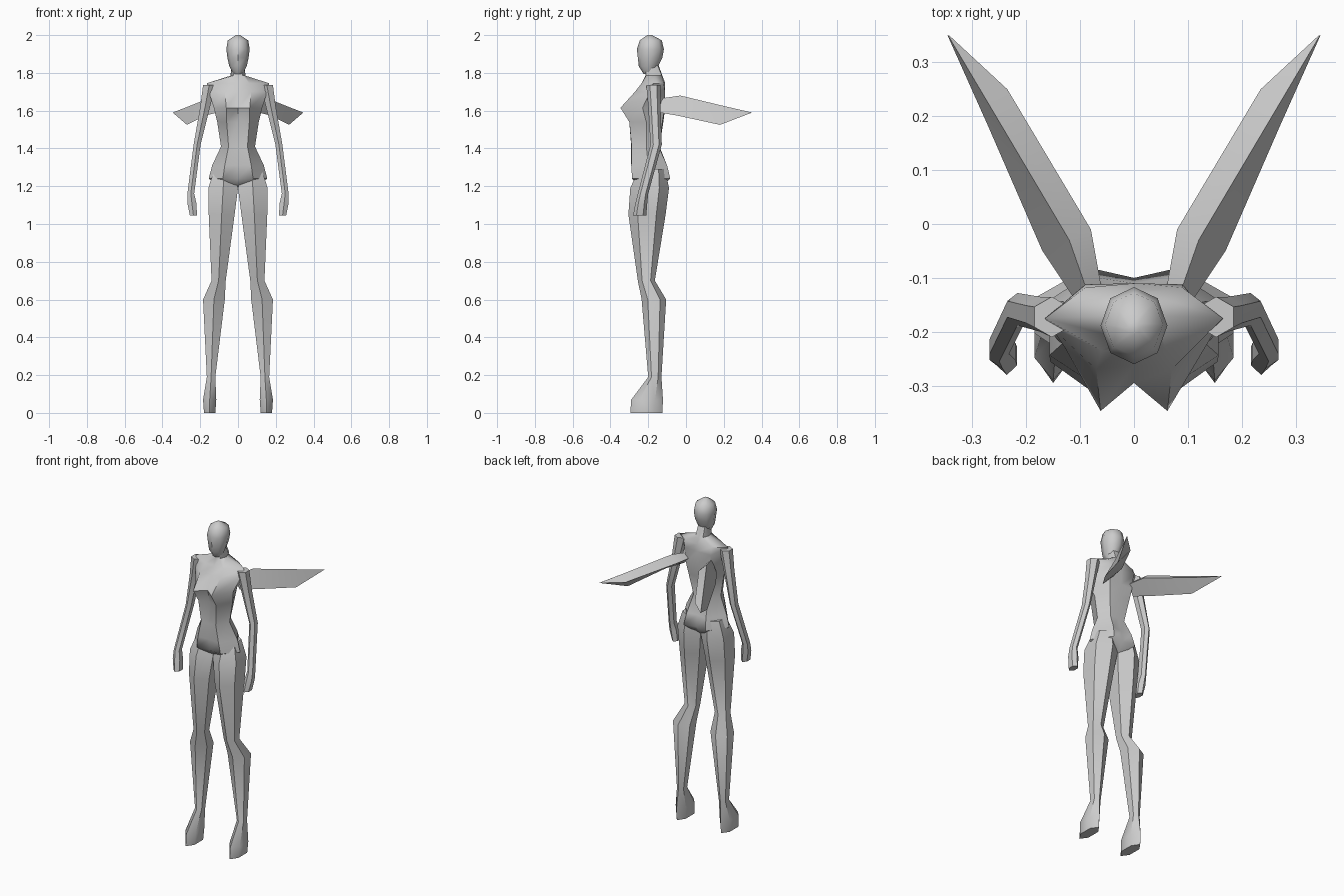
import bpy, bmesh, math


def loft(name, rings, mirror=False, angle=40):
    """Skin a list of equal-length point rings, cap both ends."""
    bm = bmesh.new()
    vs = [[bm.verts.new(p) for p in ring] for ring in rings]
    n = len(vs[0])
    for a, b in zip(vs, vs[1:]):
        for i in range(n):
            j = (i + 1) % n
            bm.faces.new((a[i], a[j], b[j], b[i]))
    bm.faces.new(vs[0][::-1])
    bm.faces.new(vs[-1])
    bmesh.ops.remove_doubles(bm, verts=bm.verts, dist=0.0005)
    bmesh.ops.recalc_face_normals(bm, faces=bm.faces)
    me = bpy.data.meshes.new(name)
    bm.to_mesh(me)
    bm.free()
    ob = bpy.data.objects.new(name, me)
    bpy.context.collection.objects.link(ob)
    bpy.ops.object.select_all(action='DESELECT')
    ob.select_set(True)
    bpy.context.view_layer.objects.active = ob
    bpy.ops.object.shade_smooth_by_angle(angle=math.radians(angle))
    if mirror:
        m = ob.modifiers.new("mirror", 'MIRROR')
        m.use_mirror_merge = False
    return ob


def section(z, x0, x1, y0, y1, n):
    """Horizontal n-gon filling the given x and y ranges, with a corner at the front."""
    angs = [2 * math.pi * i / n for i in range(n)]
    wide = max(math.sin(a) for a in angs)
    cx, cy, rx, ry = (x0 + x1) / 2, (y0 + y1) / 2, (x1 - x0) / 2 / wide, (y1 - y0) / 2
    return [(cx + rx * math.sin(a), cy - ry * math.cos(a), z) for a in angs]


# Torso: half outlines (front centre, front, side, back, back centre)
torso = [
    (1.185, -.22, .03, -.23, .06, -.19, .03, -.14, -.14),
    (1.24, -.275, .08, -.285, .155, -.20, .075, -.083, -.10),
    (1.31, -.285, .07, -.29, .137, -.20, .065, -.10, -.11),
    (1.41, -.29, .05, -.288, .09, -.21, .05, -.145, -.14),
    (1.54, -.275, .06, -.30, .11, -.21, .07, -.125, -.12),
    (1.615, -.295, .062, -.347, .128, -.23, .08, -.112, -.11),
    (1.70, -.262, .07, -.27, .155, -.19, .09, -.112, -.11),
    (1.745, -.232, .06, -.235, .165, -.175, .09, -.118, -.11),
    (1.785, -.215, .025, -.212, .04, -.17, .025, -.128, -.125),
    (1.84, -.22, .023, -.215, .034, -.185, .023, -.15, -.145),
]
rings = []
for z, yf, xb, yb, xs, ys, xk, yk, yr in torso:
    half = [(xb, yb), (xs, ys), (xk, yk)]
    ring = [(0, yf)] + half + [(0, yr)] + [(-x, y) for x, y in half[::-1]]
    rings.append([(x, y, z) for x, y in ring])
loft("torso", rings, angle=50)

# Head
head = [(1.795, .025, -.225, -.165), (1.835, .046, -.25, -.147),
        (1.88, .056, -.255, -.125), (1.925, .062, -.26, -.117),
        (1.972, .054, -.245, -.128), (2.0, .012, -.205, -.18)]
loft("head", [section(z, -r, r, a, b, 8) for z, r, a, b in head], angle=50)

# Legs with pointed feet
leg = [(1.29, .02, .125, -.25, -.11), (1.19, .0, .157, -.295, -.09),
       (1.05, .018, .155, -.305, -.108), (.70, .065, .14, -.255, -.165),
       (.60, .07, .185, -.235, -.105), (.19, .12, .165, -.20, -.13),
       (.07, .115, .185, -.29, -.122), (0, .12, .18, -.295, -.125)]
loft("leg", [section(*r, 6) for r in leg], mirror=True)

# Arms and simple hands
arm = [(1.735, .12, .185, -.21, -.135), (1.62, .148, .2, -.20, -.135),
       (1.42, .198, .235, -.188, -.128), (1.16, .232, .268, -.255, -.20),
       (1.11, .22, .268, -.268, -.205), (1.045, .217, .255, -.28, -.21)]
loft("arm", [section(*r, 6) for r in arm], mirror=True)

# Wings: triangular blades (inner edge, top ridge, lower outer edge)
wing = [
    [(.06, -.12, 1.64), (.085, -.13, 1.665), (.11, -.14, 1.59)],
    [(.08, -.01, 1.64), (.12, -.03, 1.68), (.17, -.05, 1.575)],
    [(.235, .25, 1.585), (.268, .22, 1.62), (.27, .18, 1.525)],
    [(.345, .35, 1.59)] * 3,
]
bm_tip = wing[-1]
wing[-1] = [(x + d, y, z) for (x, y, z), d in zip(bm_tip, (-.002, 0, .001))]
loft("wing", wing, mirror=True, angle=30)
